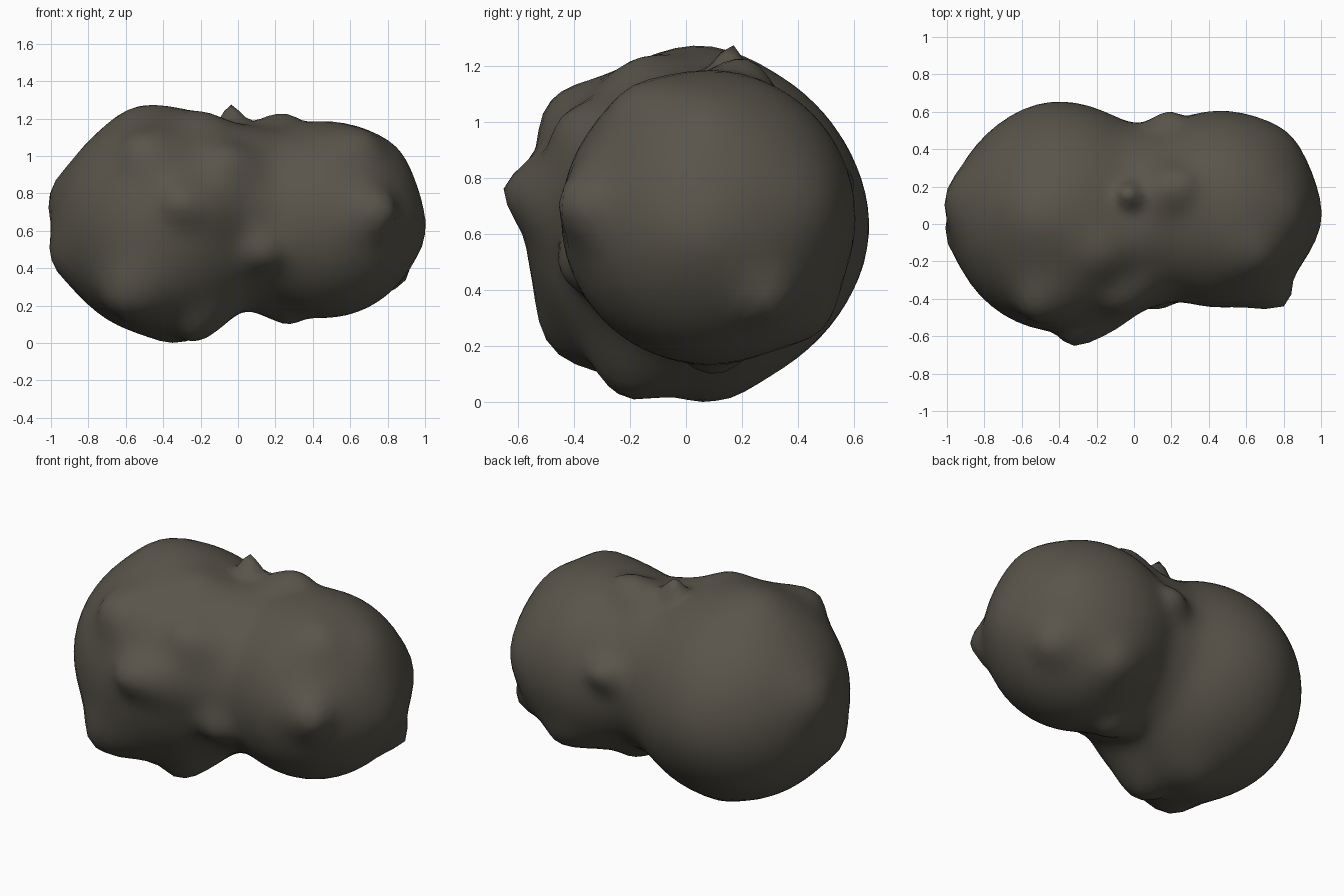
import bpy
import bmesh
import math
from mathutils import Vector

cube = bpy.data.objects.get("Cube")
if cube:
    bpy.data.objects.remove(cube, do_unlink=True)

CORE = Vector((0.05, 0.06, 0.65))

# Rounded masses: centre and radius (large lobe, small lobe, bridge)
LOBES = [
    (Vector((-0.38, 0.03, 0.64)), 0.605),
    (Vector((0.46, 0.08, 0.66)), 0.525),
    (Vector((0.05, 0.05, 0.68)), 0.48),
]
BLEND = 0.03

# Bumps and dents: surface point to reach, and width of the pull
PULLS = [
    ((-0.4, 0.66, 0.58), 0.28),      # back of large lobe
    ((-0.53, 0.03, 1.26), 0.2),      # crown of large lobe
    ((-0.15, -0.19, 1.2), 0.15),
    ((-0.04, -0.43, 1.02), 0.13),    # front shoulder by the seam
    ((-0.08, -0.56, 0.74), 0.15),
    ((-0.3, -0.66, 0.77), 0.11),     # front peak of large lobe
    ((-0.53, -0.48, 1.07), 0.15),    # upper front lump
    ((-0.62, -0.45, 0.17), 0.18),    # lower front corner
    ((-1.0, 0.15, 0.83), 0.15),      # left end
    ((-1.0, -0.06, 0.46), 0.15),
    ((-0.3, 0.13, 0.0), 0.16),       # underside
    ((-0.2, -0.2, 0.02), 0.15),
    ((-0.05, 0.18, 1.27), 0.06),     # crest over the bridge
    ((0.23, 0.2, 1.23), 0.12),
    ((0.17, 0.6, 0.8), 0.09),        # rear ridge
    ((0.22, 0.1, 0.1), 0.12),        # lower ridge
    ((0.16, -0.44, 0.46), 0.11),     # front seam
    ((0.81, -0.43, 0.68), 0.12),     # small lobe corners
    ((0.88, 0.33, 0.31), 0.1),
    ((0.5, 0.5, 0.28), 0.13),
    ((0.67, -0.17, 1.13), 0.14),
    ((0.81, 0.51, 0.7), 0.16),
    ((0.85, 0.05, 1.04), 0.16),
    ((1.0, 0.04, 0.58), 0.16),       # right end
]


def field(p):
    """Smoothly blended distance to the lobes."""
    return -BLEND * math.log(sum(math.exp((r - (p - c).length) / BLEND)
                                 for c, r in LOBES))


def surface_radius(direction):
    low, high = 0.0, 1.5
    for _ in range(22):
        mid = (low + high) / 2
        if field(CORE + direction * mid) < 0:
            low = mid
        else:
            high = mid
    return high


def pull(verts, target, width):
    """Raise or lower the surface around a point, along the rays from the core."""
    ray = (Vector(target) - CORE).normalized()
    anchor = max(verts, key=lambda v: (v.co - CORE).normalized().dot(ray)).co.copy()
    gain = (Vector(target) - CORE).length / (anchor - CORE).length - 1
    for v in verts:
        fall = math.exp(-((v.co - anchor).length / width) ** 2)
        v.co = CORE + (v.co - CORE) * (1 + gain * fall)


# Rock body: wrap a sphere over the blended lobes, then shape it
bm = bmesh.new()
bmesh.ops.create_icosphere(bm, subdivisions=5, radius=1)
for v in bm.verts:
    d = v.co.normalized()
    v.co = CORE + d * surface_radius(d)
for target, width in PULLS:
    pull(bm.verts[:], target, width)

mesh = bpy.data.meshes.new("rock_body")
bm.to_mesh(mesh)
bm.free()
rock = bpy.data.objects.new("rock_body", mesh)
bpy.context.collection.objects.link(rock)
mesh.shade_smooth()

# Stone colour
stone = bpy.data.materials.new("dark_stone")
stone.use_nodes = True
colour = (0.1, 0.09, 0.07, 1)
stone.diffuse_color = colour
shader = stone.node_tree.nodes["Principled BSDF"]
shader.inputs["Base Color"].default_value = colour
shader.inputs["Roughness"].default_value = 0.9
mesh.materials.append(stone)
